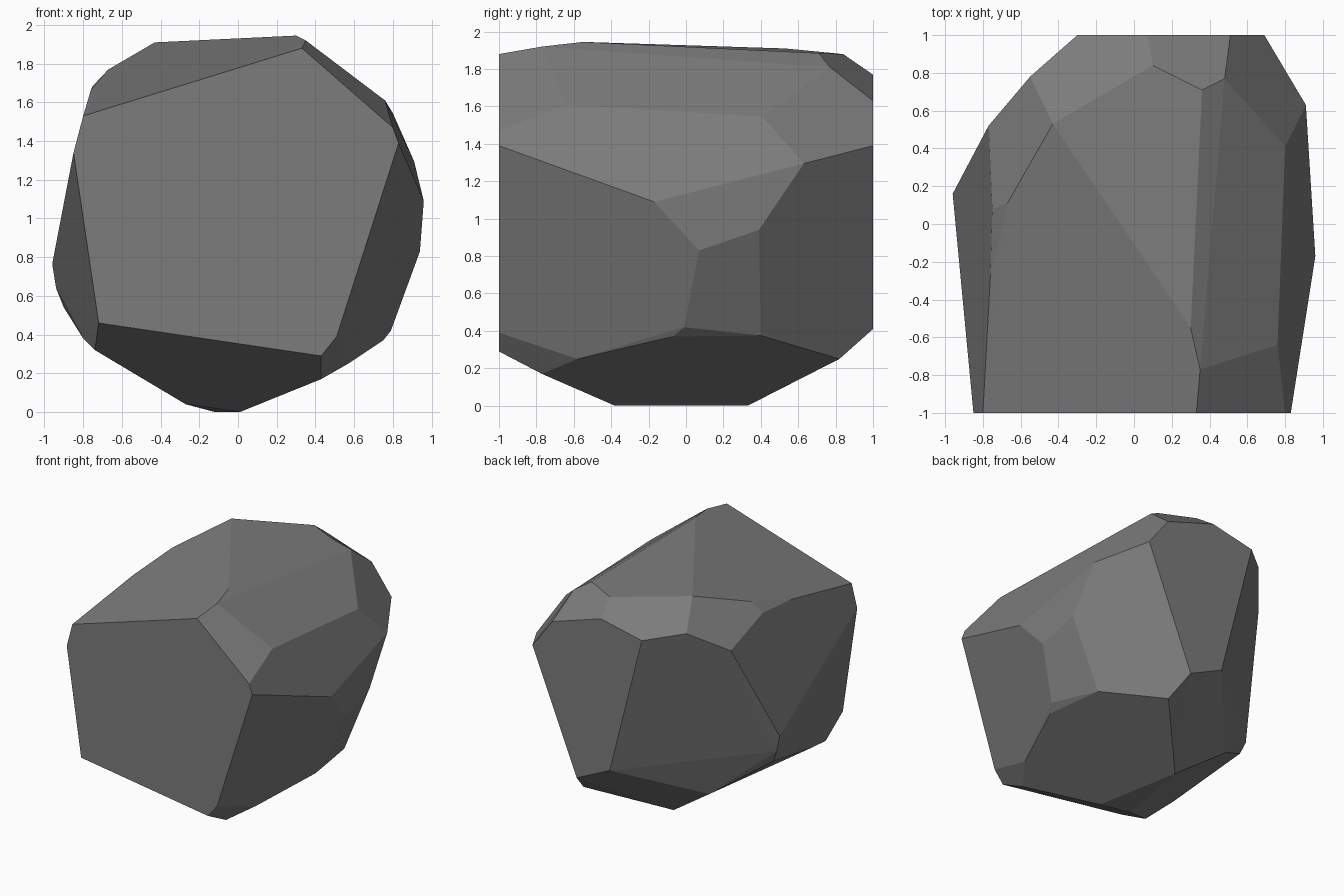
import bpy, bmesh, math

# Flat cut at the front (x, z) and at the back (x, z)
FRONT = [(-.80, 1.53), (.33, 1.88), (.80, 1.47), (.83, 1.39),
         (.51, .39), (.43, .29), (-.72, .46), (-.85, 1.34)]
BACK = [(.07, 1.77), (.51, 1.63), (.69, 1.39), (.29, .41), (-.01, .55), (-.30, 1.69)]

# Corners between the two cuts (x, y, z)
TOP = [(.30, -.55, 1.945), (.35, -.77, 1.92), (-.43, .53, 1.91), (.36, .71, 1.885),
       (.48, .77, 1.81), (.80, .41, 1.545), (.76, -.64, 1.61), (.10, .84, 1.88)]
RIGHT = [(.91, .63, 1.295), (.96, -.17, 1.09), (.94, .07, .83), (.92, .39, .94),
         (.79, -.01, .42), (.75, -.07, .37), (.683, .40, .375), (.354, .82, .25),
         (.57, -.58, .25), (.43, -.77, .17)]
LEFT = [(-.67, .11, 1.77), (-.75, .08, 1.685), (-.76, -.27, 1.665), (-.77, .52, 1.55),
        (-.55, .78, 1.73), (-.96, .16, .765), (-.94, .17, .64), (-.90, .15, .54),
        (-.80, -.50, .38), (-.74, -.75, .32)]
BOTTOM = [(.01, -.38, 0), (-.12, .33, 0), (-.27, -.38, .04), (-.52, .44, .28)]

corners = [(x, -1, z) for x, z in FRONT] + [(x, 1, z) for x, z in BACK]
corners += TOP + RIGHT + LEFT + BOTTOM

# Boulder: convex hull of the corners, nearly flat triangles merged into facets
bm = bmesh.new()
for c in corners:
    bm.verts.new(c)
hull = bmesh.ops.convex_hull(bm, input=bm.verts[:])
loose = [v for v in bm.verts if not v.link_faces]
bmesh.ops.delete(bm, geom=loose, context='VERTS')
bmesh.ops.dissolve_limit(bm, angle_limit=math.radians(4),
                         verts=bm.verts[:], edges=bm.edges[:])
bmesh.ops.recalc_face_normals(bm, faces=bm.faces[:])
mesh = bpy.data.meshes.new("boulder")
bm.to_mesh(mesh)
bm.free()

# Grey stone
stone = bpy.data.materials.new("grey stone")
stone.diffuse_color = (.2, .2, .2, 1)
mesh.materials.append(stone)
bpy.context.collection.objects.link(bpy.data.objects.new("boulder", mesh))
